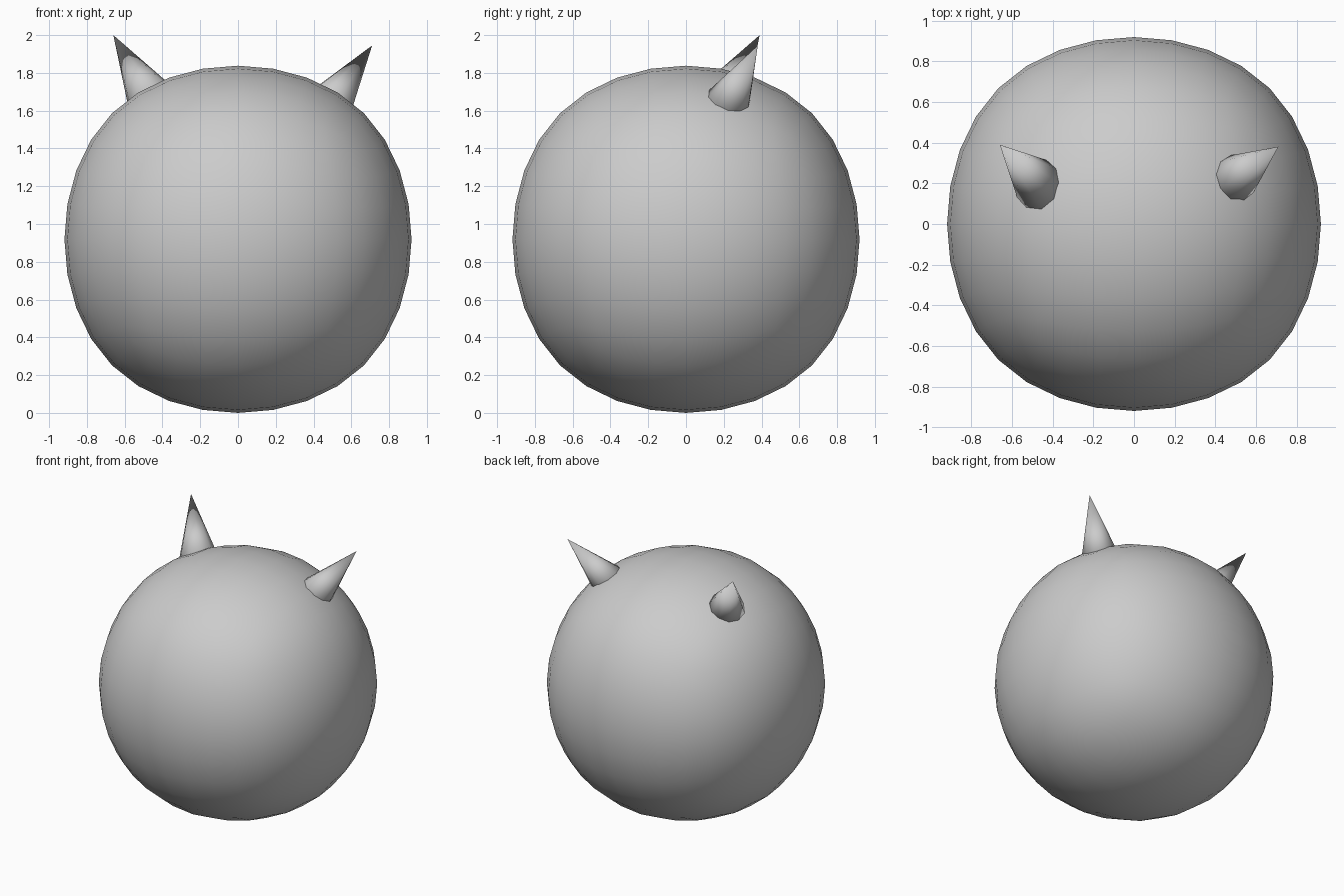
import bpy
from mathutils import Vector

default = bpy.data.objects.get("Cube")
if default:
    bpy.data.objects.remove(default, do_unlink=True)

RADIUS = 0.919       # body radius along each axis
LIMIT = 0.8395       # face centre of a fully subdivided unit cube

# Single grey material
grey = bpy.data.materials.new("plain grey")
grey.use_nodes = True
colour = (0.6, 0.6, 0.6, 1)
grey.diffuse_color = colour
grey.node_tree.nodes["Principled BSDF"].inputs["Base Color"].default_value = colour


def finish(name):
    obj = bpy.context.object
    obj.name = name
    obj.data.materials.append(grey)
    bpy.ops.object.shade_smooth()
    return obj


# Body: a cube rounded by subdivision
bpy.ops.mesh.primitive_cube_add(size=2 * RADIUS / LIMIT, location=(0, 0, RADIUS))
body = finish("body")
subdivision = body.modifiers.new("rounding", "SUBSURF")
subdivision.levels = subdivision.render_levels = 3


# Horns: cones sunk into the body, placed by tip and axis
def horn(name, tip, axis, length=0.55, radius=0.165):
    axis = Vector(axis).normalized()
    bpy.ops.mesh.primitive_cone_add(
        vertices=10, radius1=radius, radius2=0, depth=length,
        location=Vector(tip) - axis * length / 2,
        rotation=axis.to_track_quat("Z", "Y").to_euler())
    finish(name)


horn("right_horn", (-0.66, 0.39, 2.0), (-0.45, 0.45, 0.77))
horn("left_horn", (0.71, 0.38, 1.945), (0.54, 0.39, 0.75))
